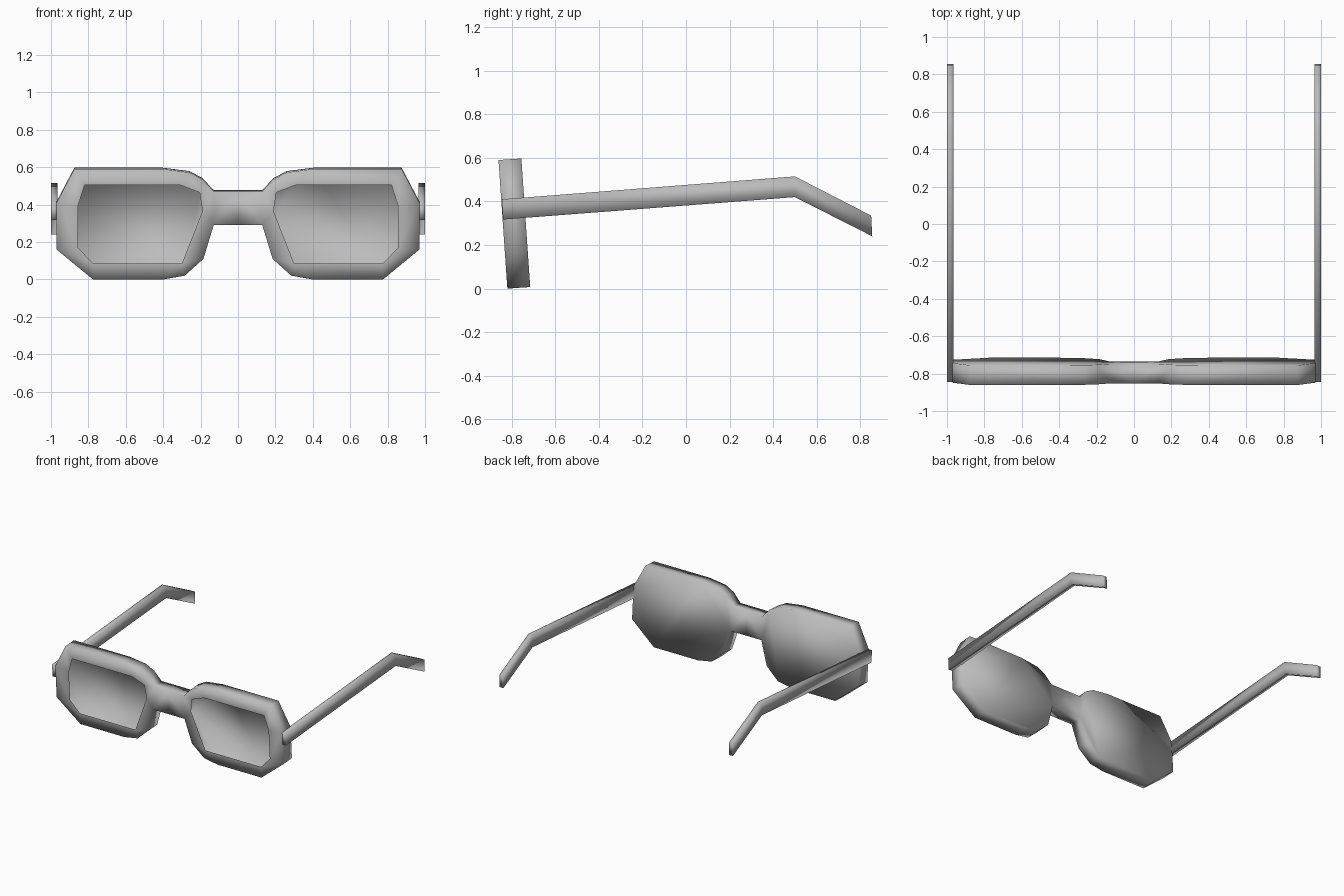
import bpy
import bmesh

cube = bpy.data.objects.get("Cube")
if cube:
    bpy.data.objects.remove(cube, do_unlink=True)

# Single grey finish
grey = bpy.data.materials.new("plain_grey")
grey.use_nodes = True
colour = (0.5, 0.5, 0.5, 1)
grey.diffuse_color = colour
grey.node_tree.nodes["Principled BSDF"].inputs["Base Color"].default_value = colour


def finish(name, bm):
    """Turn a left half into a smooth, mirrored object."""
    mesh = bpy.data.meshes.new(name)
    bmesh.ops.recalc_face_normals(bm, faces=bm.faces)
    rear = max(bm.faces, key=lambda f: f.calc_center_median().y)
    if rear.normal.y < 0:
        bmesh.ops.reverse_faces(bm, faces=bm.faces)
    bm.to_mesh(mesh)
    bm.free()
    mesh.materials.append(grey)
    for poly in mesh.polygons:
        poly.use_smooth = True
    obj = bpy.data.objects.new(name, mesh)
    bpy.context.collection.objects.link(obj)
    mirror = obj.modifiers.new("Mirror", 'MIRROR')
    mirror.use_mirror_merge = True
    mirror.merge_threshold = 0.001
    return obj


def face(bm, verts):
    """Make a face, dropping repeated corners."""
    unique = list(dict.fromkeys(verts))
    if len(unique) > 2:
        bm.faces.new(unique)


# Frame front: hollow shell with a closed back, leaning forward at the top
OUTER = [(.13, .47), (.19, .535), (.26, .572), (.40, .59), (.875, .59),
         (.97, .41), (.97, .16), (.775, 0), (.40, 0), (.285, .02),
         (.185, .11), (.13, .29)]
OPENING = [(.19, .365), (.205, .465), (.31, .505), (.82, .505),
           (.855, .395), (.855, .17), (.775, .085), (.30, .085)]
PAIRS = [0, 1, 1, 2, 3, 4, 5, 6, 7, 7, 7, 0]
BRIDGE = [(0, .29), (0, .47)]
LEAN = -0.069

bm = bmesh.new()


def ring(points, depth=0.0):
    return [bm.verts.new((x, -.82 + LEAN * z + depth, z - LEAN * depth))
            for x, z in points]


front, back = ring(OUTER), ring(OUTER, .105)
bridge_front, bridge_back = ring(BRIDGE), ring(BRIDGE, .105)
opening = ring(OPENING)
count = len(OUTER)

# Rim around each opening
for i in range(count):
    j = (i + 1) % count
    face(bm, [front[i], front[j], opening[PAIRS[j]], opening[PAIRS[i]]])
# Lens backing and bridge faces
face(bm, back)
face(bm, [front[-1], front[0], bridge_front[1], bridge_front[0]])
face(bm, [back[-1], back[0], bridge_back[1], bridge_back[0]])
# Outer edge
edge_front = [bridge_front[1]] + front + [bridge_front[0]]
edge_back = [bridge_back[1]] + back + [bridge_back[0]]
for i in range(len(edge_front) - 1):
    face(bm, [edge_front[i], edge_front[i + 1], edge_back[i + 1], edge_back[i]])
finish("frame_front", bm)

# Side arms: a thin strip that bends down behind the ear
TOP = [(-.845, .41), (.50, .515), (.85, .335)]
BOTTOM = [(-.84, .317), (.50, .42), (.855, .24)]
bm = bmesh.new()
sections = []
for (ty, tz), (by, bz) in zip(TOP, BOTTOM):
    corners = [(.965, ty, tz), (1, ty, tz), (1, by, bz), (.965, by, bz)]
    sections.append([bm.verts.new(c) for c in corners])
for a, b in zip(sections, sections[1:]):
    for i in range(4):
        j = (i + 1) % 4
        face(bm, [a[i], a[j], b[j], b[i]])
face(bm, sections[0])
face(bm, sections[-1])
finish("side_arms", bm)
